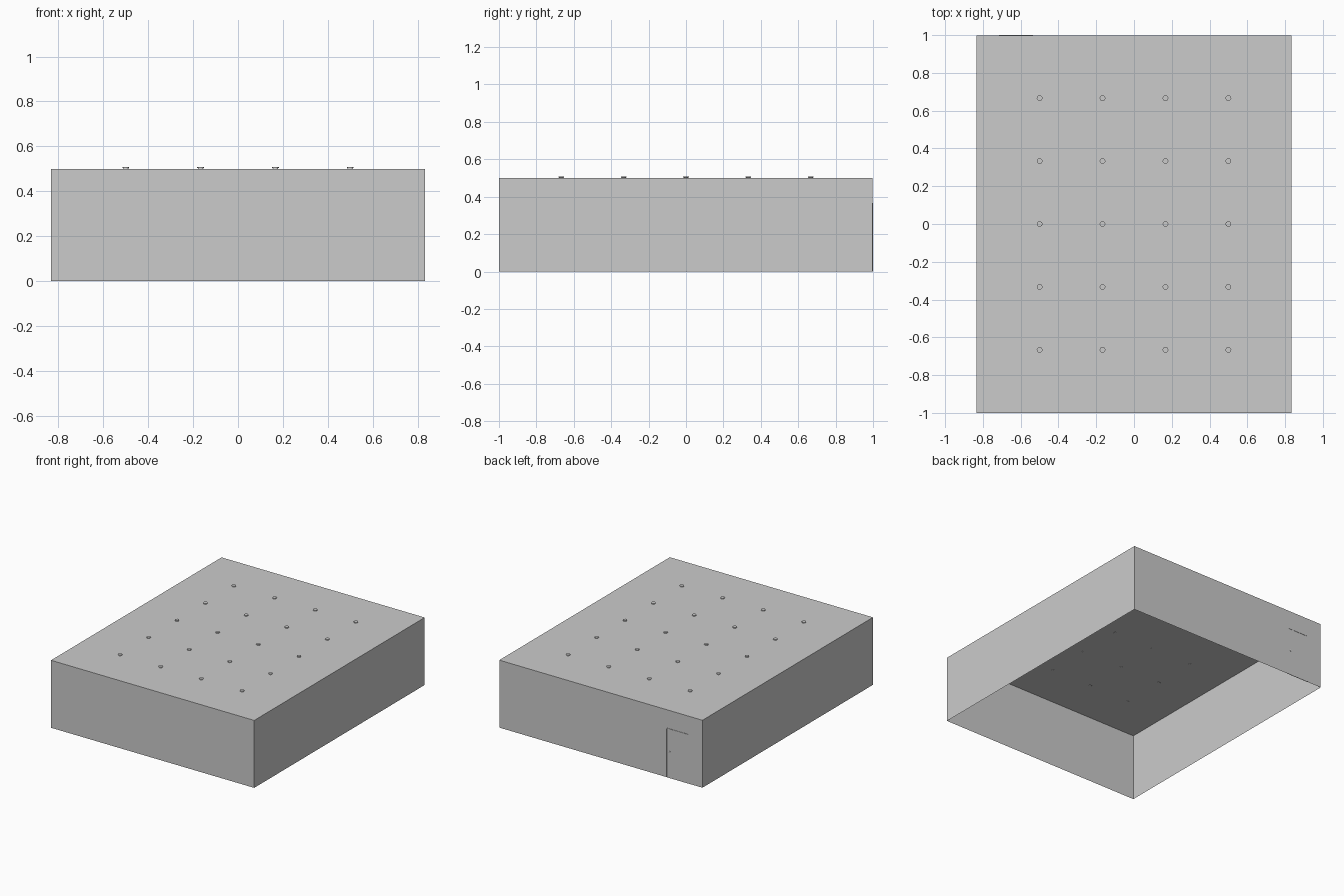
import bpy, bmesh
from mathutils import Matrix, Vector

cube = bpy.data.objects.get("Cube")
if cube:
    bpy.data.objects.remove(cube, do_unlink=True)

HALF_X, HALF_Y, HEIGHT = 0.833, 1.0, 0.5
WALL_Y = HALF_Y - 0.003          # back wall sits just inside the door trim

grey = bpy.data.materials.new("plain_grey")
grey.use_nodes = True
colour = (0.6, 0.6, 0.6, 1)
grey.diffuse_color = colour
grey.node_tree.nodes["Principled BSDF"].inputs["Base Color"].default_value = colour


def make_object(name, bm):
    mesh = bpy.data.meshes.new(name)
    bm.to_mesh(mesh)
    bm.free()
    mesh.materials.append(grey)
    obj = bpy.data.objects.new(name, mesh)
    bpy.context.collection.objects.link(obj)
    return obj


def box(name, low, high, open_bottom=False):
    low, high = Vector(low), Vector(high)
    size = high - low
    bm = bmesh.new()
    bmesh.ops.create_cube(bm, size=1, matrix=Matrix.Translation((low + high) / 2)
                          @ Matrix.Diagonal((*size, 1)))
    if open_bottom:
        floor = [f for f in bm.faces if f.normal.z < -0.5]
        bmesh.ops.delete(bm, geom=floor, context='FACES')
    return make_object(name, bm)


def lathe(name, profile, matrix, sides=24):
    # Spin (radius, height) points around local z
    bm = bmesh.new()
    verts = [bm.verts.new((r, 0, z)) for r, z in profile]
    edges = [bm.edges.new(pair) for pair in zip(verts, verts[1:])]
    bmesh.ops.spin(bm, geom=verts + edges, cent=(0, 0, 0), axis=(0, 0, 1),
                   angle=6.283185, steps=sides)
    bmesh.ops.remove_doubles(bm, verts=bm.verts, dist=0.0001)
    bmesh.ops.recalc_face_normals(bm, faces=bm.faces)
    bmesh.ops.transform(bm, matrix=matrix, verts=bm.verts)
    return make_object(name, bm)


# Room shell: four walls and a ceiling, open below
box("room_shell", (-HALF_X, -HALF_Y, 0), (HALF_X, WALL_Y, HEIGHT), open_bottom=True)

# Ceiling lights: a flat cap on a narrower stem through the ceiling
light_profile = [(0, -0.002), (0.013, -0.002), (0.011, 0.003),
                 (0.015, 0.004), (0.015, 0.008), (0, 0.008)]
for column in range(4):
    for row in range(5):
        x, y = (column - 1.5) / 3, (row - 2) / 3
        lathe(f"ceiling_light_{column}_{row}", light_profile,
              Matrix.Translation((x, y, HEIGHT)))

# Door in the back wall with a thin raised trim
DOOR_RIGHT, DOOR_LEFT, DOOR_TOP, TRIM = -0.715, -0.535, 0.365, 0.006
box("door_panel", (DOOR_RIGHT, WALL_Y - 0.002, 0), (DOOR_LEFT, WALL_Y + 0.001, DOOR_TOP))
for side, x in (("right", DOOR_RIGHT), ("left", DOOR_LEFT - TRIM)):
    box(f"door_trim_{side}", (x, WALL_Y - 0.002, 0), (x + TRIM, HALF_Y, DOOR_TOP))
box("door_trim_top", (DOOR_RIGHT + TRIM, WALL_Y - 0.002, DOOR_TOP - TRIM),
    (DOOR_LEFT - TRIM, HALF_Y, DOOR_TOP))

# Door knob
lathe("door_knob", [(0, -0.003), (0.007, -0.003), (0.007, 0.002), (0.005, 0.003), (0, 0.003)],
      Matrix.Translation((-0.564, WALL_Y, 0.193)) @ Matrix.Rotation(-1.570796, 4, 'X'), 16)
